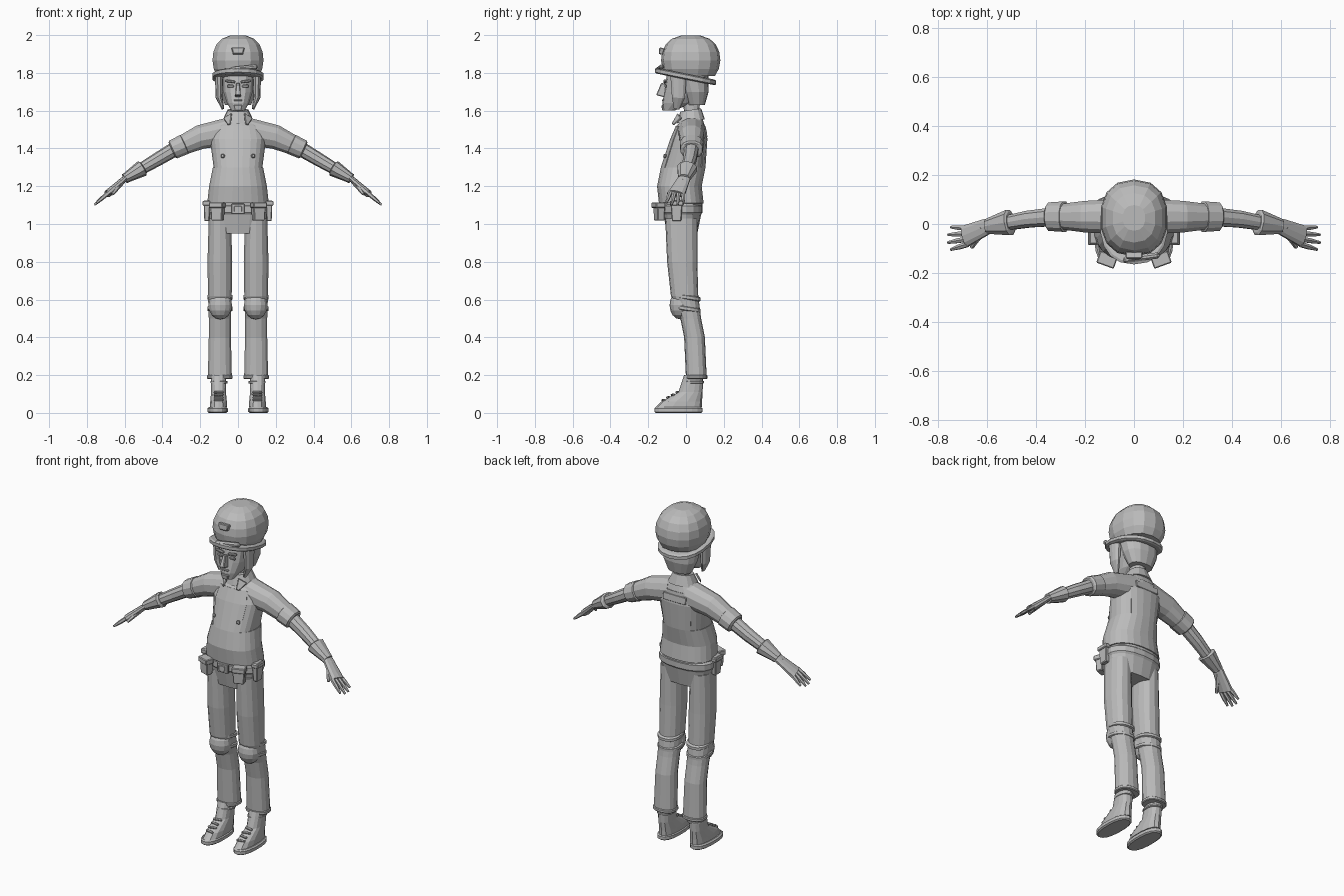
import bpy, bmesh
from math import sin, cos, pi, radians, copysign
from mathutils import Vector, Matrix

cube = bpy.data.objects.get("Cube")
if cube:
    bpy.data.objects.remove(cube, do_unlink=True)

grey = bpy.data.materials.new("plain grey")
grey.use_nodes = True
grey.diffuse_color = (.5, .5, .5, 1)
grey.node_tree.nodes["Principled BSDF"].inputs["Base Color"].default_value = grey.diffuse_color
parts = []


def finish(name, bm):
    bmesh.ops.recalc_face_normals(bm, faces=bm.faces)
    mesh = bpy.data.meshes.new(name)
    bm.to_mesh(mesh)
    bm.free()
    mesh.materials.append(grey)
    part = bpy.data.objects.new(name, mesh)
    bpy.context.collection.objects.link(part)
    parts.append(part)
    return part


def skin(name, rings, keep=None):
    """Bridge the rings; cap the ends, or keep only the faces that pass a rule."""
    bm = bmesh.new()
    loops = [[bm.verts.new(point) for point in ring] for ring in rings]
    for low, high in zip(loops, loops[1:]):
        for i in range(len(low)):
            bm.faces.new((low[i - 1], low[i], high[i], high[i - 1]))
    if keep:
        unwanted = [f for f in bm.faces if not keep(f.calc_center_median())]
        bmesh.ops.delete(bm, geom=unwanted, context="FACES")
    else:
        bm.faces.new(loops[0])
        bm.faces.new(loops[-1])
    return finish(name, bm)


def outline(sides, power):
    """Rounded square outline with unit radius."""
    for i in range(sides):
        angle = 2 * pi * (i + .5) / sides
        yield [copysign(abs(t) ** power, t) for t in (cos(angle), sin(angle))]


def column(name, rings, sides=14, x=0, tilt=0, keep=None):
    """Upright loft; each ring is height, half width, front, back."""
    loops = []
    for z, width, front, back in rings:
        middle, depth = (front + back) / 2, (back - front) / 2
        loops.append([(x + width * u, middle + depth * v, z + tilt * (middle + depth * v))
                      for u, v in outline(sides, .85)])
    return skin(name, loops, keep)


def grow(rings, amount):
    return [(z, width + amount, front - amount, back + amount)
            for z, width, front, back in rings]


def band(name, ring, height, amount=.008, x=0, tilt=0):
    """Raised strip with softened rims around a body section."""
    z, *section = ring
    rings = [(z + height * t, *section) for t in (0, .2, .8, 1)]
    rings[1:3] = grow(rings[1:3], amount)
    return column(name, rings, sides=18, x=x, tilt=tilt)


def limb(name, joints, radii, flat=1, sides=10, side=1):
    """Tapered tube through joints, flattened across the hand's plane."""
    loops = []
    for i, (joint, radius) in enumerate(zip(joints, radii)):
        along = joints[min(i + 1, len(joints) - 1)] - joints[max(i - 1, 0)]
        across = along.cross(Vector((0, 1, 0))).normalized()
        wide = across.cross(along).normalized()
        ring = [joint + radius * (wide * u + across * v * flat) for u, v in outline(sides, .9)]
        loops.append([(side * p.x, p.y, p.z) for p in ring])
    return skin(name, loops)


def block(name, at, size, turn=(0, 0, 0), bevel=.004, side=1, taper=1):
    """Bevelled box, its lower end scaled by taper."""
    bm = bmesh.new()
    bmesh.ops.create_cube(bm, size=1)
    for v in bm.verts:
        if v.co.z < 0:
            v.co.xy *= taper
        v.co *= Vector(size)
    bmesh.ops.bevel(bm, geom=bm.edges[:], offset=bevel, segments=1, affect="EDGES")
    for axis, angle in zip("XYZ", turn):
        bm.transform(Matrix.Rotation(radians(angle), 4, axis))
    bm.transform(Matrix.Translation(at))
    bm.transform(Matrix.Diagonal((side, 1, 1, 1)))
    return finish(name, bm)


def ball(name, at, radii):
    bm = bmesh.new()
    bmesh.ops.create_uvsphere(bm, u_segments=14, v_segments=8, radius=1)
    bm.transform(Matrix.Translation(at) @ Matrix.Diagonal((*radii, 1)))
    return finish(name, bm)


# Shirt, with the overall bib as a thin layer over it
torso = [(1.11, .16, -.14, .09), (1.2, .15, -.15, .08), (1.3, .13, -.13, .1),
         (1.45, .15, -.08, .11), (1.52, .13, -.05, .1), (1.58, .05, 0, .08)]
column("shirt", torso, sides=24)
bib = column("overall_bib", grow(torso[:5], .004), sides=24,
             keep=lambda c: c.z < 1.3 or abs(c.x) < .1)
bib.modifiers.new("thickness", "SOLIDIFY").thickness = .004
block("back_yoke", (0, .107, 1.48), (.15, .008, .04), turn=(8, 0, 0), bevel=.002)

# Trouser seat, belt and buckle
seat = [(.95, .14, -.1, .06), (1.05, .16, -.12, .08), (1.13, .155, -.13, .09)]
column("trouser_seat", seat, sides=18)
band("belt", seat[1], height=.055)
block("belt_buckle", (0, -.14, 1.08), (.07, .02, .055))
block("buckle_plate", (0, -.15, 1.08), (.04, .01, .03), bevel=.002)

# Neck, collar, head and hair
column("neck", [(1.5, .05, -.01, .08), (1.6, .04, -.01, .07), (1.7, .04, -.03, .08)])
column("collar", [(1.54, .085, -.05, .1), (1.6, .055, -.03, .08)], tilt=.15)
head = [(1.6, .035, -.12, -.06), (1.64, .06, -.125, .03), (1.7, .08, -.115, .08),
        (1.8, .09, -.1, .1)]
column("head", head)
column("hair", [(1.63, .07, .01, .1), (1.7, .1, -.02, .12), (1.8, .11, -.06, .12)])
block("nose", (0, -.125, 1.71), (.018, .03, .07), turn=(-14, 0, 0), taper=1.7)
block("mouth", (0, -.12, 1.655), (.045, .014, .01), bevel=.003)
block("chin_beard", (0, -.118, 1.615), (.05, .025, .03), taper=.7)

# Helmet dome from a rounded arc, with brim, strap and badge
dome = []
for step in range(7):
    arc = radians(20 * step - 42)
    spread = cos(arc) ** .7
    dome.append((1.87 + .13 * sin(arc), .138 * spread, .025 - .157 * spread, .025 + .157 * spread))
column("helmet_dome", dome)
band("helmet_brim", (1.765, .128, -.155, .15), height=.03, amount=.01, tilt=-.2)
block("helmet_strap", (.03, -.138, 1.825), (.15, .025, .025), turn=(0, -6, 8), bevel=.008)
block("helmet_badge", (0, -.13, 1.915), (.07, .03, .035), turn=(-12, 0, 0), taper=.75)

# Arm joints on the left side
shoulder, upper_arm, sleeve_end, elbow, wrist, knuckle = map(Vector, (
    (.05, .03, 1.49), (.2, .03, 1.46), (.32, .03, 1.405),
    (.43, .02, 1.34), (.6, -.01, 1.24), (.69, -.05, 1.16)))

# Leg sections
leg = [(.18, .065, 0, .11), (.4, .06, -.01, .1), (.5, .06, -.03, .08),
       (.62, .064, -.08, .065), (.8, .067, -.1, .06), (1.03, .06, -.11, .06)]
sole = (0, .047, -.16, .08)
foot = [(.03, .046, -.16, .085), (.06, .045, -.13, .085), (.11, .04, -.04, .088),
        (.2, .042, -.01, .092)]

for side, tag in ((1, "left_"), (-1, "right_")):
    # Brow, eye and hanging side hair
    block(tag + "brow", (.042, -.112, 1.755), (.055, .016, .014), turn=(0, -8, 0), side=side)
    block(tag + "eye", (.04, -.108, 1.73), (.036, .012, .016), side=side)
    lock = [Vector((.1, -.04, 1.79)), Vector((.1, -.04, 1.67)), Vector((.08, -.05, 1.61))]
    limb(tag + "side_hair", lock, (.045, .036, .015), flat=.5, side=side)

    # Collar flap and bib button
    block(tag + "collar_flap", (.05, -.052, 1.55), (.055, .012, .06),
          turn=(-30, 28, 25), side=side, taper=.35)
    block(tag + "bib_button", (.08, -.112, 1.36), (.02, .012, .02), turn=(-12, 0, 20), side=side)

    # Sleeve, rolled cuff and forearm
    limb(tag + "sleeve", (shoulder, upper_arm, sleeve_end), (.075, .066, .05),
         sides=12, side=side)
    cuff = [upper_arm.lerp(sleeve_end, t) for t in (.67, .7, 1.2, 1.25)]
    limb(tag + "sleeve_cuff", cuff, (.054, .064, .06, .05), flat=.88, sides=12, side=side)
    limb(tag + "forearm", (sleeve_end, elbow, wrist), (.04, .036, .027), side=side)

    # Glove with flared cuff, palm, four fingers and thumb
    gauntlet = [elbow.lerp(wrist, t) for t in (.43, .46, 1)]
    limb(tag + "glove_cuff", gauntlet, (.045, .055, .032), flat=.8, side=side)
    limb(tag + "palm", (elbow.lerp(wrist, .9), wrist, knuckle), (.03, .034, .046),
         flat=.45, side=side)
    for i in range(4):
        root = knuckle + Vector((-.01, .033 - .022 * i, .01))
        reach = .85 if i in (0, 3) else 1
        tip = root + reach * Vector((.08, .005 - .01 * i, -.068))
        limb(tag + "finger", (root, root.lerp(tip, .5), tip), (.012, .011, .006),
             sides=6, side=side)
    base = wrist.lerp(knuckle, .15)
    limb(tag + "thumb", (base, base + Vector((.05, -.08, -.07))), (.018, .008),
         sides=6, side=side)

    # Trouser leg, hem, knee pad and its straps
    middle = .1 * side
    column(tag + "leg", leg, x=middle * .96)
    band(tag + "trouser_hem", leg[0], height=.02, amount=.004, x=middle * .96)
    ball(tag + "knee_pad", (middle * .94, -.03, .57), (.064, .057, .075))
    for z in (.54, .6):
        band(tag + "knee_strap", (z, .06, -.06, .07), height=.025, x=middle * .95, tilt=-.15)

    # Boot and laces
    band(tag + "boot_sole", sole, height=.03, x=middle * 1.08)
    column(tag + "boot", foot, x=middle * 1.03)
    band(tag + "boot_rim", (.155, .04, -.015, .09), height=.015, amount=.006, x=middle)
    for i in range(4):
        block(tag + "lace", (.103, -.12 + .025 * i, .068 + .014 * i), (.05, .012, .01),
              turn=(25, 0, 12 * (-1) ** i), bevel=.002, side=side)

    # Belt pouch and side holster, each with a flap
    block(tag + "pouch", (.108, -.142, 1.066), (.07, .045, .095), turn=(0, 0, 20),
          side=side, taper=.85)
    block(tag + "pouch_flap", (.11, -.146, 1.1), (.076, .052, .03), turn=(0, 0, 20), side=side)
    block(tag + "holster", (.165, -.05, 1.07), (.035, .065, .11), side=side, taper=.75)
    block(tag + "holster_flap", (.167, -.05, 1.11), (.042, .072, .025), side=side)

# Smooth shading that keeps hard edges
for part in bpy.context.view_layer.objects:
    part.select_set(part in parts)
bpy.context.view_layer.objects.active = parts[0]
bpy.ops.object.shade_smooth_by_angle(angle=radians(40))
